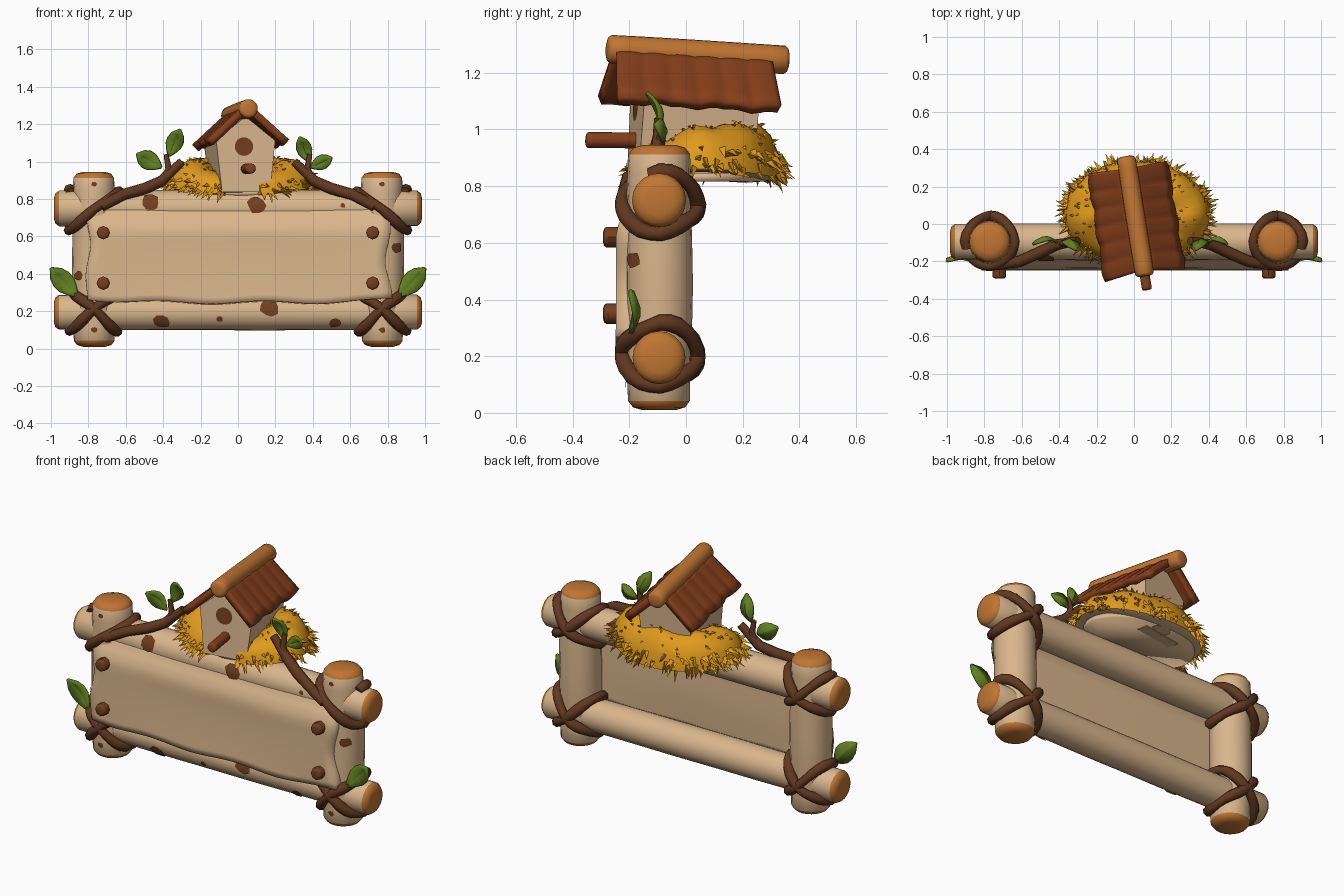
import bpy, bmesh, random
from math import sin, cos, pi, asin, radians
from mathutils import Vector, Matrix

random.seed(4)
cube = bpy.data.objects.get("Cube")
if cube:
    bpy.data.objects.remove(cube)


def material(name, *rgb):
    m = bpy.data.materials.new(name)
    m.use_nodes = True
    m.diffuse_color = (*rgb, 1)
    m.node_tree.nodes["Principled BSDF"].inputs["Base Color"].default_value = (*rgb, 1)
    return m


BARK = material("pale bark", .7, .47, .265)
CUT = material("cut wood", .53, .18, .032)
ROOF = material("red brown shingle", .24, .05, .011)
VINE = material("dark vine", .12, .04, .014)
SPOT = material("knot brown", .17, .05, .014)
STRAW = material("golden straw", .74, .325, .012)
LEAF = material("leaf green", .12, .215, .015)


def build(name, verts, faces, mats, rule=None, M=Matrix(), angle=45, thick=0):
    """Mesh object; rule(face) gives the material slot."""
    bm = bmesh.new()
    vs = [bm.verts.new(M @ Vector(v)) for v in verts]
    for f in faces:
        bm.faces.new([vs[i] for i in f])
    bmesh.ops.recalc_face_normals(bm, faces=bm.faces)
    bm.faces.ensure_lookup_table()
    if rule:
        for f in bm.faces:
            f.material_index = rule(f)
    me = bpy.data.meshes.new(name)
    bm.to_mesh(me)
    bm.free()
    for m in mats:
        me.materials.append(m)
    me.shade_smooth()
    me.set_sharp_from_angle(angle=radians(angle))
    ob = bpy.data.objects.new(name, me)
    bpy.context.collection.objects.link(ob)
    if thick:
        mod = ob.modifiers.new("thickness", 'SOLIDIFY')
        mod.thickness, mod.offset = thick, 0


def grid_faces(rows, cols, wrap=False):
    return [(i * cols + j, i * cols + (j + 1) % cols,
             (i + 1) * cols + (j + 1) % cols, (i + 1) * cols + j)
            for i in range(rows - 1) for j in range(cols if wrap else cols - 1)]


def log(name, p0, p1, r, bulge=0, side=BARK, cap=CUT, M=Matrix(), n=20):
    """Round log with domed ends; returns its surface function."""
    p0, p1 = Vector(p0), Vector(p1)
    length = (p1 - p0).length
    d = (p1 - p0) / length
    front = Vector((0, 0, 1)) if abs(d.y) > .9 else Vector((0, -1, 0))
    tangent = d.cross(front)

    def surf(s, a, lift=0, k=1):
        w = 1 + bulge * sin(pi * s / length) + bulge * .15 * sin(s * 11 + a)
        return p0 + d * s + (front * cos(a) + tangent * sin(a)) * (r * w * k + lift)
    tip = r * .3
    ring = [(0, .55), (tip * .3, .85), (tip, 1)]
    mid = [(tip + (length - 2 * tip) * i / 12, 1) for i in range(1, 12)]
    ring += mid + [(length - s, k) for s, k in reversed(ring)]
    verts = [surf(s, 2 * pi * j / n, 0, k) for s, k in ring for j in range(n)]
    faces = grid_faces(len(ring), n, True)
    faces += [tuple(range(n)), tuple(range(len(verts) - n, len(verts)))]
    end = (len(ring) - 3) * n
    caps = lambda f: int(f.index < 2 * n or f.index >= end)
    build(name, verts, faces, [side, cap], caps, M)
    return surf


def tube(name, pts, radii, depth, cyclic=False):
    cu = bpy.data.curves.new(name, 'CURVE')
    cu.dimensions = '3D'
    cu.bevel_depth, cu.bevel_resolution, cu.use_fill_caps = depth, 2, True
    sp = cu.splines.new('POLY')
    sp.points.add(len(pts) - 1)
    for p, co, r in zip(sp.points, pts, radii):
        p.co, p.radius = (*co, 1), r
    sp.use_cyclic_u, sp.use_smooth = cyclic, True
    cu.materials.append(VINE)
    bpy.context.collection.objects.link(bpy.data.objects.new(name, cu))


def spot(name, surf, s, sn, size):
    """Irregular knot mark lying on a log."""
    a0, n = asin(sn), 9
    verts = [surf(s, a0, .006)]
    for k in (.5, 1):
        for j in range(n):
            t, q = 2 * pi * j / n, size * k * random.uniform(.8, 1.15)
            verts.append(surf(s + q * cos(t), a0 + q * sin(t) / .105, .006))
    faces = [(0, 1 + j, 1 + (j + 1) % n) for j in range(n)]
    faces += [(1 + j, 1 + (j + 1) % n, 1 + n + (j + 1) % n, 1 + n + j) for j in range(n)]
    build(name, verts, faces, [SPOT])


def leaf(name, base, tip, width):
    base, tip = Vector(base), Vector(tip)
    d = tip - base
    side = d.cross(Vector((0, 1, 0))).normalized()
    verts = []
    for i, w in enumerate((.12, .6, .95, 1, .75, .1)):
        c = base + d * i / 5 + Vector((0, .02 * sin(i * .63), 0))
        verts += [c - side * w * width, c + Vector((0, .015 * w, 0)), c + side * w * width]
    build(name, verts, grid_faces(6, 3), [LEAF], angle=25, thick=.012)


# Frame of four logs
Y = -.095
top = log("top_log", (-.985, Y, .75), (.985, Y, .75), .095, .04)
low = log("bottom_log", (-.985, Y, .195), (.985, Y, .195), .093, .04)
posts = {s: log(n + "_post", (s * .77, Y, .01), (s * .77, Y, .945), .108, .09)
         for s, n in ((-1, "right"), (1, "left"))}

# Knot marks on the logs
for x, z, q in ((-.47, .78, .05), (.1, .765, .05), (.56, .765, .014)):
    spot("top_knot", top, x + .985, -(z - .75) / .1, q)
for x, z, q in ((-.41, .145, .045), (.17, .22, .05), (.52, .14, .035), (-.1, .16, .018)):
    spot("bottom_knot", low, x + .985, -(z - .195) / .097, q)
for sx, off, z, q in ((1, .075, .53, .028), (-1, -.08, .38, .026), (1, 0, .09, .016),
                      (-1, 0, .09, .016), (1, 0, .87, .014), (-1, 0, .87, .014)):
    spot("post_knot", posts[sx], z, off / .115, q)

# Stretched board with a wavy outline, its top folding into the upper log
NX, NZ = 30, 16
verts = []
for i in range(NZ):
    v = i / (NZ - 1)
    fold = max(0, v - .75) / .25
    fold = fold * fold * (3 - 2 * fold)
    for j in range(NX):
        u = 2 * j / (NX - 1) - 1
        x = u * (.8 + .012 * sin(v * 9 + u) + .015 * (1 - 2 * v) ** 2)
        z = .245 + .5 * v + (.008 * sin(u * 9) + .02 * u ** 4) * (1 - v)
        y = -.204 + .01 * cos(u * 1.5) * sin(pi * v) + .06 * fold
        verts.append((x, y, z))
build("board", verts, grid_faces(NZ, NX), [BARK], thick=.088)

# Pegs holding the board
for sx in (-1, 1):
    for z in (.35, .62):
        log("peg", (sx * .72, -.292, z), (sx * .72, -.2, z), .036, 0, SPOT, SPOT, n=8)


# Vine bindings, branches and leaves at the corners
def binding(name, sx, cz, tilt, start, count):
    pts = []
    for j in range(start, start + count):
        t = 2 * pi * j / 24
        l = .17 * cos(t) * (1 - .12 * abs(sin(t)))
        pts.append((sx * (.77 + l * cos(tilt)), -.092 + .134 * sin(t),
                    cz + l * sin(tilt) + .008 * sin(3 * t)))
    tube(name, pts, [1 + .12 * sin(j) for j in range(count)], .028, count == 24)


for sx, nm in ((-1, "right"), (1, "left")):
    binding(nm + "_upper_binding", sx, .738, radians(-38), 0, 24)
    binding(nm + "_upper_back_binding", sx, .74, radians(40), -1, 15)
    binding(nm + "_lower_binding", sx, .205, radians(-40), 0, 24)
    binding(nm + "_lower_cross_binding", sx, .205, radians(42), 0, 24)
    tube(nm + "_branch", [(sx * x, y, z) for x, y, z in
         ((.73, -.22, .76), (.61, -.2, .825), (.5, -.15, .855), (.41, -.11, .895), (.3, -.09, 1))],
         (.9, 1, 1.05, 1, .75), .03)
    tube(nm + "_twig", [(sx * .4, -.11, .9), (sx * .37, -.1, .96), (sx * .385, -.1, 1.04)],
         (1, .9, .6), .022)
    leaf(nm + "_low_leaf", (sx * .86, -.2, .28), (sx * 1, -.2, .43), .055)
leaf("right_upright_leaf", (-.37, -.1, 1.03), (-.31, -.14, 1.17), .045)
leaf("right_side_leaf", (-.41, -.1, .97), (-.54, -.11, 1.04), .05)
leaf("left_upright_leaf", (.38, -.1, 1), (.33, -.14, 1.13), .04)
leaf("left_side_leaf", (.39, -.1, .97), (.5, -.11, 1.02), .038)

# Birdhouse, turned and leaning back a little
M = (Matrix.Translation((.01, .025, 1)) @ Matrix.Rotation(radians(9), 4, 'Z')
     @ Matrix.Rotation(radians(-3.5), 4, 'X') @ Matrix.Translation((0, 0, -1)))
prof = ((-.13, .825), (.13, .825), (.16, 1.1), (0, 1.23), (-.16, 1.1))
verts = [(x, y, z) for y in (-.205, .205) for x, z in prof]
build("house_body", verts, grid_faces(2, 5, True) + [(0, 1, 2, 3, 4), (5, 6, 7, 8, 9)],
      [BARK], M=M, angle=30)
hole = [(-.01 + .05 * cos(j * pi / 8), -.209, 1.068 + .05 * sin(j * pi / 8)) for j in range(16)]
build("entrance", hole, [tuple(range(16))], [SPOT], M=M)
log("perch", (0, -.38, .94), (0, -.18, .95), .028, 0, ROOF, ROOF, M, 10)
log("ridge_log", (0, -.325, 1.265), (0, .325, 1.265), .05, .03, CUT, CUT, M)
for sx in (-1, 1):
    verts = []
    for i in range(6):
        v = i / 5
        for j in range(37):
            u = j / 36
            wave = .006 * abs(sin(u * 6 * pi)) * (.4 + .6 * v)
            run = v * (1 + .025 * sin(u * 17))
            verts.append((sx * (.01 + .192 * run + wave), (u - .5) * (.55 + .03 * v) - .018,
                          1.265 - .18 * run + wave))
    build("roof_side", verts, grid_faces(6, 37), [ROOF], M=M, angle=50, thick=.04)


# Straw nest, a horseshoe open at the front
def nest_point(u, a):
    t = radians(-72 + 326 * u)
    end = min(u, 1 - u)
    side = .14 * min(1, .7 + 2 * end) * cos(a)
    lump = 1 + .06 * sin(t * 7 + a * 2)
    base = .825 + .035 * cos(t) ** 2
    h = ((1.015 - base) * min(1, .45 + 2.5 * end) * lump if sin(a) > 0 else .01) * sin(a)
    return Vector((.015 + (.25 + side) * cos(t), .05 + (.18 + side * .8) * sin(t), base + h))


NU, NA = 44, 14
verts = [nest_point(i / (NU - 1), 2 * pi * j / NA) for i in range(NU) for j in range(NA)]
faces = grid_faces(NU, NA, True) + [tuple(range(NA)), tuple(range(NU * NA - NA, NU * NA))]
build("nest", verts, faces, [STRAW, BARK], lambda f: int(f.normal.z < -.8))
verts = [(.015 + .35 * cos(j * pi / 16), .06 + .225 * sin(j * pi / 16), .832) for j in range(32)]
build("nest_floor", verts, [tuple(range(32))], [BARK], thick=.03)

# Loose straws: long drooping ones on the rim, short tufts on top
verts, faces = [], []
for i in range(310):
    rim = i < 220
    u = random.random()
    a = random.uniform(-.1, .5) if rim else random.uniform(.5, 2.4)
    p = nest_point(u, a)
    n = (p - nest_point(u, pi / 2)).normalized() + Vector((0, 0, .2 if rim else .6))
    n = (n + Vector([random.uniform(-.45, .45) for _ in range(3)])).normalized()
    e = n.orthogonal().normalized() * (random.uniform(.009, .015) if rim else .008)
    f = n.cross(e)
    b = len(verts)
    tip = p + n * (random.uniform(.03, .07) if rim else random.uniform(.015, .028))
    verts += [p + e, p - e * .5 + f * .87, p - e * .5 - f * .87, tip]
    faces += [(b, b + 1, b + 3), (b + 1, b + 2, b + 3), (b + 2, b, b + 3)]
build("straws", verts, faces, [STRAW], angle=20)
